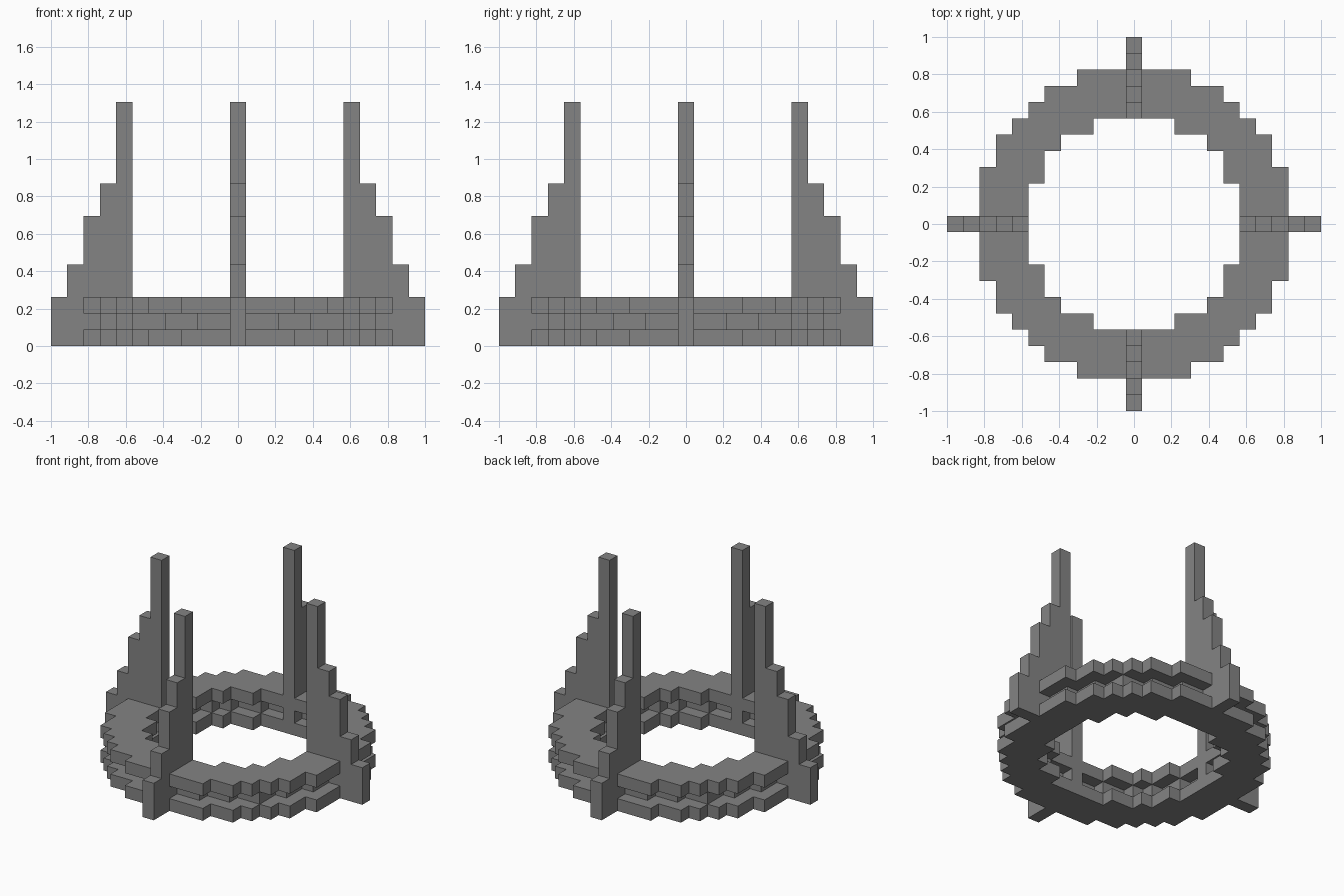
import bpy
import bmesh
from math import pi
from mathutils import Matrix, Vector

cube = bpy.data.objects.get("Cube")
if cube:
    bpy.data.objects.remove(cube, do_unlink=True)

U = 2 / 23  # edge of one block

grey = bpy.data.materials.new("stone_grey")
grey.use_nodes = True
colour = (0.23, 0.23, 0.23, 1)
grey.diffuse_color = colour
grey.node_tree.nodes["Principled BSDF"].inputs["Base Color"].default_value = colour


def extrude_part(name, bm, direction):
    """Extrude the flat faces in bm, tidy them and add the object."""
    flat = bm.faces[:]
    bmesh.ops.dissolve_limit(bm, angle_limit=0.01, verts=bm.verts[:], edges=bm.edges[:])
    flat = bm.faces[:]
    result = bmesh.ops.extrude_face_region(bm, geom=flat, use_keep_orig=True)
    moved = [g for g in result["geom"] if isinstance(g, bmesh.types.BMVert)]
    bmesh.ops.translate(bm, verts=moved, vec=direction)
    bmesh.ops.recalc_face_normals(bm, faces=bm.faces[:])
    mesh = bpy.data.meshes.new(name)
    bm.to_mesh(mesh)
    bm.free()
    mesh.materials.append(grey)
    obj = bpy.data.objects.new(name, mesh)
    bpy.context.collection.objects.link(obj)
    return obj


def ring_layer(name, level, outer, hole):
    """Stepped ring; outer and hole give the half depth of each block column."""
    bm = bmesh.new()
    corners = {}

    def corner(x, y):
        if (x, y) not in corners:
            corners[x, y] = bm.verts.new(((x - 0.5) * U, (y - 0.5) * U, level * U))
        return corners[x, y]

    for x in range(1 - len(outer), len(outer)):
        inner = hole[abs(x)] if abs(x) < len(hole) else -1
        for y in range(-outer[abs(x)], outer[abs(x)] + 1):
            # the fins fill the blocks on both axes
            if abs(y) > inner and x != 0 and y != 0:
                bm.faces.new([corner(x, y), corner(x + 1, y),
                              corner(x + 1, y + 1), corner(x, y + 1)])
    extrude_part(name, bm, Vector((0, 0, U)))


# Wide rings above and below, with a thin recessed ring between them
wide_outer, wide_hole = [9, 9, 9, 9, 8, 8, 7, 6, 5, 3], [6, 6, 6, 5, 5, 4, 2]
thin_outer, thin_hole = [8, 8, 8, 7, 7, 6, 6, 4, 2], [7, 7, 7, 6, 6, 5, 4, 2]
ring_layer("lower_ring", 0, wide_outer, wide_hole)
ring_layer("middle_ring", 1, thin_outer, thin_hole)
ring_layer("upper_ring", 2, wide_outer, wide_hole)

# Four stepped fins, tallest at the inner edge
fin_heights = [15, 10, 8, 5, 3]
for i, side in enumerate(["left", "back", "right", "front"]):
    bm = bmesh.new()
    profile = [(6.5, 0)]
    for step, height in enumerate(fin_heights):
        profile += [(6.5 + step, height), (7.5 + step, height)]
    profile.append((11.5, 0))
    bm.faces.new([bm.verts.new((r * U, -U / 2, z * U)) for r, z in profile])
    fin = extrude_part(side + "_fin", bm, Vector((0, U, 0)))
    fin.data.transform(Matrix.Rotation(i * pi / 2, 4, "Z"))
